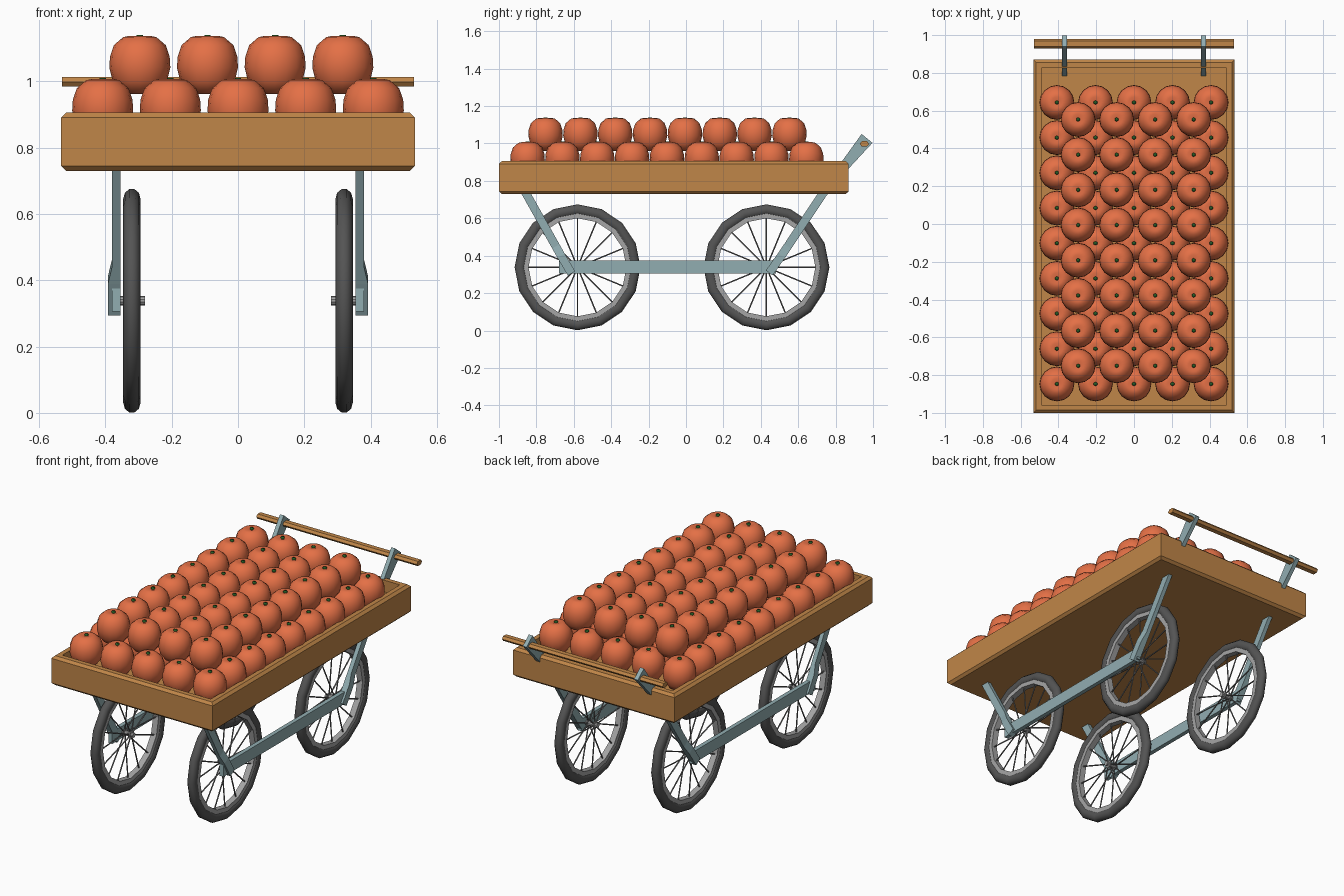
import bpy, bmesh, math
from mathutils import Vector, Matrix

if "Cube" in bpy.data.objects:
    bpy.data.objects.remove(bpy.data.objects["Cube"])


def mat(name, r, g, b):
    m = bpy.data.materials.new(name)
    lin = [(c / 255 / 12.92) if c < 10 else ((c / 255 + 0.055) / 1.055) ** 2.4 for c in (r, g, b)]
    m.diffuse_color = (*lin, 1)
    m.use_nodes = True
    m.node_tree.nodes["Principled BSDF"].inputs["Base Color"].default_value = m.diffuse_color
    return m


WOOD = mat("wood", 192, 134, 72)
STEEL = mat("painted_steel", 145, 173, 177)
FRUIT = mat("orange_peel", 228, 112, 70)
STEM = mat("stem_green", 38, 92, 36)
RUBBER = mat("rubber", 84, 84, 84)
RIM = mat("rim_grey", 165, 165, 165)
SPOKE = mat("spoke_grey", 118, 118, 118)


def finish(bm, name, mats, smooth=False):
    bmesh.ops.recalc_face_normals(bm, faces=bm.faces)
    for f in bm.faces:
        f.smooth = smooth
    me = bpy.data.meshes.new(name)
    bm.to_mesh(me)
    bm.free()
    for m in mats:
        me.materials.append(m)
    return place(me, name)


def place(me, name, loc=(0, 0, 0)):
    ob = bpy.data.objects.new(name, me)
    ob.location = loc
    bpy.context.collection.objects.link(ob)
    return ob


def loft(bm, rings, closed=False, caps=True):
    """Skin a list of equal-length point rings."""
    vs = [[bm.verts.new(p) for p in r] for r in rings]
    n = len(rings[0])
    for i in range(len(vs) if closed else len(vs) - 1):
        a, b = vs[i], vs[(i + 1) % len(vs)]
        for j in range(n):
            k = (j + 1) % n
            bm.faces.new((a[j], a[k], b[k], b[j]))
    if caps and not closed:
        bm.faces.new(vs[0])
        bm.faces.new(vs[-1])


def rod(bm, a, b, r, seg, mi=0):
    a, b = Vector(a), Vector(b)
    d = b - a
    m = Matrix.Translation((a + b) / 2) @ d.to_track_quat('Z', 'Y').to_matrix().to_4x4()
    before = set(bm.faces)
    bmesh.ops.create_cone(bm, cap_ends=True, segments=seg, radius1=r, radius2=r, depth=d.length, matrix=m)
    for f in set(bm.faces) - before:
        f.material_index = mi


# Tray: rectangle rings from underside, up the outside, over the rim, down to the floor
def rect(inset, z):
    x, y0, y1 = 0.533 - inset, -1 + inset, 0.87 - inset
    return [(-x, y0, z), (x, y0, z), (x, y1, z), (-x, y1, z)]


bm = bmesh.new()
loft(bm, [rect(0.015, 0.73), rect(0, 0.744), rect(0, 0.891), rect(0.015, 0.905),
          rect(0.043, 0.905), rect(0.043, 0.835)])
finish(bm, "tray", [WOOD])

# Oranges: squashed lathe with a dimple and a small stem
bm = bmesh.new()
SEG = 16
prof = [(0.028, -0.088), (0.06, -0.077), (0.082, -0.049), (0.092, -0.008), (0.09, 0.025),
        (0.078, 0.06), (0.05, 0.084), (0.03, 0.088), (0.012, 0.083)]
loft(bm, [[(r * math.cos(2 * math.pi * i / SEG), r * math.sin(2 * math.pi * i / SEG), z)
           for i in range(SEG)] for r, z in prof])
rod(bm, (0, 0, 0.078), (0, 0, 0.091), 0.011, 6, 1)
first = finish(bm, "orange", [FRUIT, STEM], True)
fruit = first.data
bpy.data.objects.remove(first)
for nx, ny, x0, y0, z in ((5, 9, -0.408, -0.847, 0.919), (4, 8, -0.296, -0.751, 1.049)):
    for i in range(nx):
        for j in range(ny):
            place(fruit, "orange", (x0 + i * 0.204, y0 + j * 0.1863, z))


# Wheels
def ring(bm, pts, seg):
    """Revolve a closed (x, radius) section around the x axis."""
    loft(bm, [[(x, r * math.sin(2 * math.pi * i / seg), r * math.cos(2 * math.pi * i / seg))
               for x, r in pts] for i in range(seg)], closed=True)


bm = bmesh.new()
ring(bm, [(0.026 * math.cos(t * math.pi / 5), 0.308 + 0.030 * math.sin(t * math.pi / 5))
          for t in range(10)], 16)
tire = finish(bm, "tire", [RUBBER], True)
bm = bmesh.new()
ring(bm, [(-0.018, 0.262), (0.018, 0.262), (0.018, 0.29), (-0.018, 0.29)], 16)
rim = finish(bm, "rim", [RIM])
bm = bmesh.new()
for i in range(16):
    a = 2 * math.pi * i / 16
    s, c = math.sin(a), math.cos(a)
    hub_x = 0.02 if i % 2 else -0.02
    rod(bm, (hub_x, 0.01 * s, 0.01 * c), (0, 0.268 * s, 0.268 * c), 0.004, 5)
spokes = finish(bm, "spokes", [SPOKE])
bm = bmesh.new()
rod(bm, (-0.04, 0, 0), (0.04, 0, 0), 0.014, 10)
for x in (-0.022, 0.022):
    rod(bm, (x - 0.003, 0, 0), (x + 0.003, 0, 0), 0.022, 10)
hub = finish(bm, "hub", [RIM])
for part in (tire, rim, spokes, hub):
    for sx in (-1, 1):
        for y in (-0.58, 0.43):
            place(part.data, "wheel_" + part.name, (sx * 0.32, y, 0.338))
    bpy.data.objects.remove(part)


# Side frames: flat bars given as stations (y, z, width, outer x)
def bar(name, stations, sx):
    bm = bmesh.new()
    rings = []
    for i, (y, z, w, xo) in enumerate(stations):
        p, q = stations[max(i - 1, 0)], stations[min(i + 1, len(stations) - 1)]
        d = Vector((0, q[0] - p[0], q[1] - p[1])).normalized()
        n = Vector((0, d.z, -d.y)) * w / 2
        c = Vector((0, y, z))
        rings.append([c + s * n + Vector((sx * x, 0, 0))
                      for s, x in ((-1, 0.355), (1, 0.355), (1, xo), (-1, xo))])
    loft(bm, rings)
    finish(bm, name, [STEEL])


for sx in (-1, 1):
    bar("lower_rail", [(-0.68, 0.34, 0.07, 0.380), (0.48, 0.34, 0.07, 0.380)], sx)
    bar("front_brace", [(-0.612, 0.305, 0.045, 0.392), (-0.668, 0.40, 0.045, 0.392),
                        (-0.696, 0.45, 0.045, 0.380), (-0.862, 0.745, 0.045, 0.380)], sx)
    bar("rear_brace_handle_arm", [(0.445, 0.308, 0.045, 0.392), (0.51, 0.40, 0.045, 0.392),
                                  (0.544, 0.45, 0.045, 0.380), (0.73, 0.73, 0.045, 0.380),
                                  (0.815, 0.84, 0.045, 0.380), (0.968, 1.027, 0.075, 0.380)], sx)

# Push handle: flattened hexagonal rod
bm = bmesh.new()
hexa = [(0.025, 0), (0.014, 0.014), (-0.014, 0.014), (-0.025, 0), (-0.014, -0.014), (0.014, -0.014)]
loft(bm, [[(x, 0.954 + y, 0.998 + z) for y, z in hexa] for x in (-0.53, 0.53)])
finish(bm, "push_handle", [WOOD])
